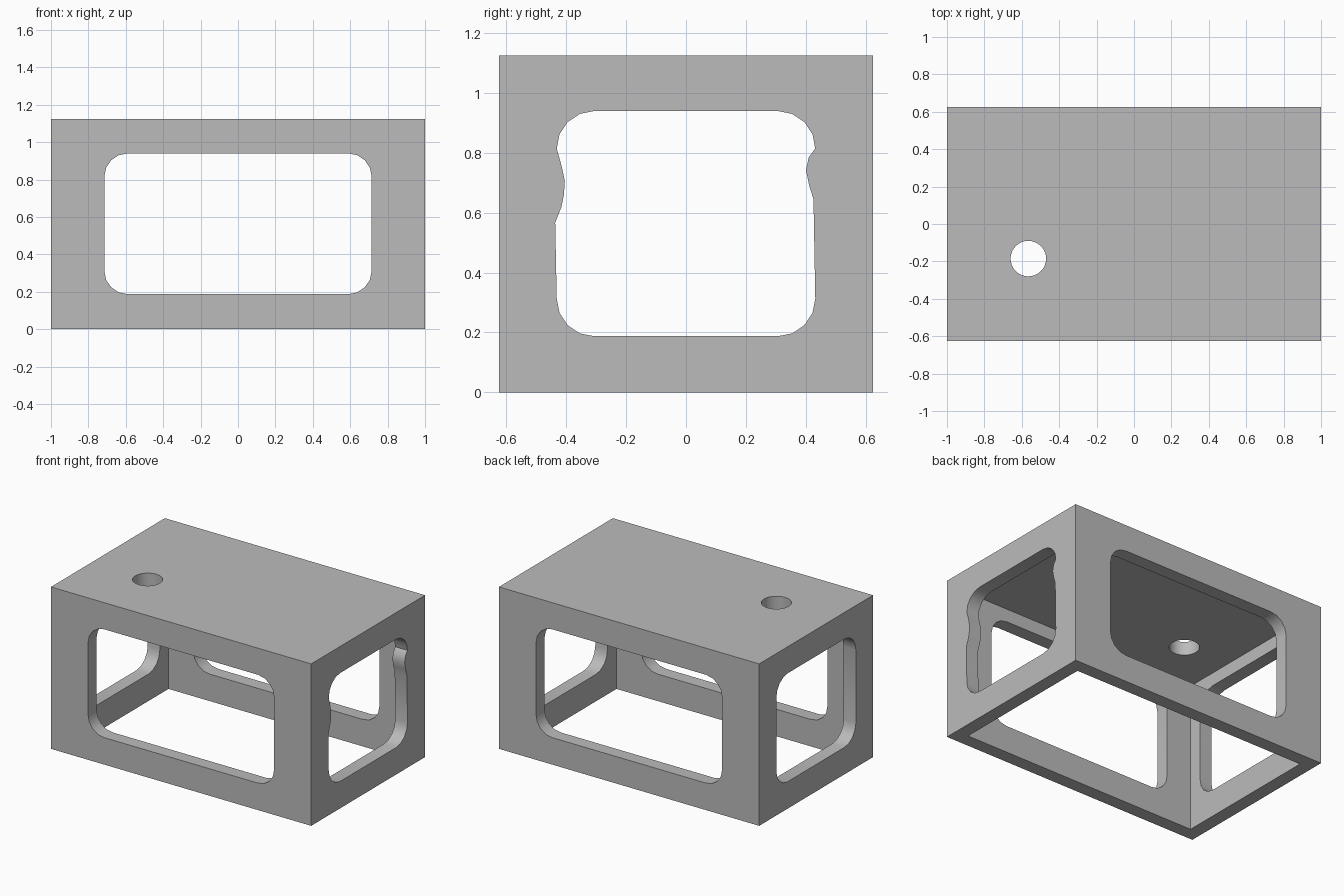
import bpy, bmesh, math
from mathutils import Vector

cube = bpy.data.objects.get("Cube")
if cube:
    bpy.data.objects.remove(cube, do_unlink=True)

W, D, H = 2.0, 1.25, 1.125      # outer size
T = 0.094                       # wall and roof thickness
LOW, HIGH, R = 0.1875, 0.94, 0.125

grey = bpy.data.materials.new("plain grey")
grey.use_nodes = True
colour = (0.5, 0.5, 0.5, 1)
grey.diffuse_color = colour
grey.node_tree.nodes["Principled BSDF"].inputs["Base Color"].default_value = colour


def prism(name, outline, start, sweep):
    """Closed solid made by sweeping a flat outline."""
    bm = bmesh.new()
    base = bm.faces.new([bm.verts.new(Vector(p) + Vector(start)) for p in outline])
    top = bmesh.ops.extrude_face_region(bm, geom=[base])["geom"]
    moved = [v for v in top if isinstance(v, bmesh.types.BMVert)]
    bmesh.ops.translate(bm, vec=Vector(sweep), verts=moved)
    bmesh.ops.recalc_face_normals(bm, faces=bm.faces)
    mesh = bpy.data.meshes.new(name)
    bm.to_mesh(mesh)
    bm.free()
    mesh.materials.append(grey)
    ob = bpy.data.objects.new(name, mesh)
    bpy.context.collection.objects.link(ob)
    return ob


def rectangle(w, d):
    return [(sx * w / 2, sy * d / 2, 0) for sx, sy in ((-1, -1), (1, -1), (1, 1), (-1, 1))]


def corner(u, v, first):
    """Quarter arc around a centre, counter-clockwise."""
    angles = [math.radians(first + 22.5 * i) for i in range(5)]
    return [(u + R * math.cos(a), v + R * math.sin(a)) for a in angles]


def window(half, right_edge=(), left_edge=()):
    """Rounded window outline; the edges may carry extra wavy points."""
    u = half - R
    return (corner(u, LOW + R, 0 - 90) + list(right_edge) + corner(u, HIGH - R, 0)
            + corner(-u, HIGH - R, 90) + list(left_edge) + corner(-u, LOW + R, 180))


# Solid block and everything cut from it
body = prism("open_bottom_housing", rectangle(W, D), (0, 0, 0), (0, 0, H))

cavity = prism("cavity_cutter", rectangle(W - 2 * T, D - 2 * T), (0, 0, -0.1), (0, 0, H - T + 0.1))

long_window = [(u, 0, v) for u, v in window(0.715)]
long_cut = prism("long_window_cutter", long_window, (0, -1, 0), (0, 2, 0))

right_wave = [(0.426, 0.645), (0.412, 0.69), (0.401, 0.742), (0.41, 0.785)]
left_wave = [(-0.416, 0.757), (-0.405, 0.707), (-0.408, 0.66), (-0.416, 0.62), (-0.437, 0.567)]
wavy = [(0, u, v) for u, v in window(0.432, right_wave, left_wave)]
plain = [(0, u, v) for u, v in window(0.437)]
wavy_cut = prism("left_window_cutter", wavy, (0.7, 0, 0), (0.6, 0, 0))
plain_cut = prism("right_window_cutter", plain, (-1.3, 0, 0), (0.6, 0, 0))

ring = [(0.095 * math.cos(i * math.tau / 32), 0.095 * math.sin(i * math.tau / 32), 0) for i in range(32)]
hole_cut = prism("roof_hole_cutter", ring, (-0.565, -0.185, 0.96), (0, 0, 0.4))

cutters = [cavity, long_cut, wavy_cut, plain_cut, hole_cut]
for cutter in cutters:
    cutter.hide_render = True
    mod = body.modifiers.new(cutter.name, "BOOLEAN")
    mod.operation = "DIFFERENCE"
    mod.solver = "EXACT"
    mod.object = cutter

# Bake the cuts, then drop the cutters
graph = bpy.context.evaluated_depsgraph_get()
baked = bpy.data.meshes.new_from_object(body.evaluated_get(graph))
body.modifiers.clear()
body.data = baked
for cutter in cutters:
    bpy.data.objects.remove(cutter, do_unlink=True)

# Smooth rounded corners, crisp box edges
bpy.ops.object.select_all(action="DESELECT")
body.select_set(True)
bpy.context.view_layer.objects.active = body
bpy.ops.object.shade_smooth_by_angle(angle=math.radians(35))
